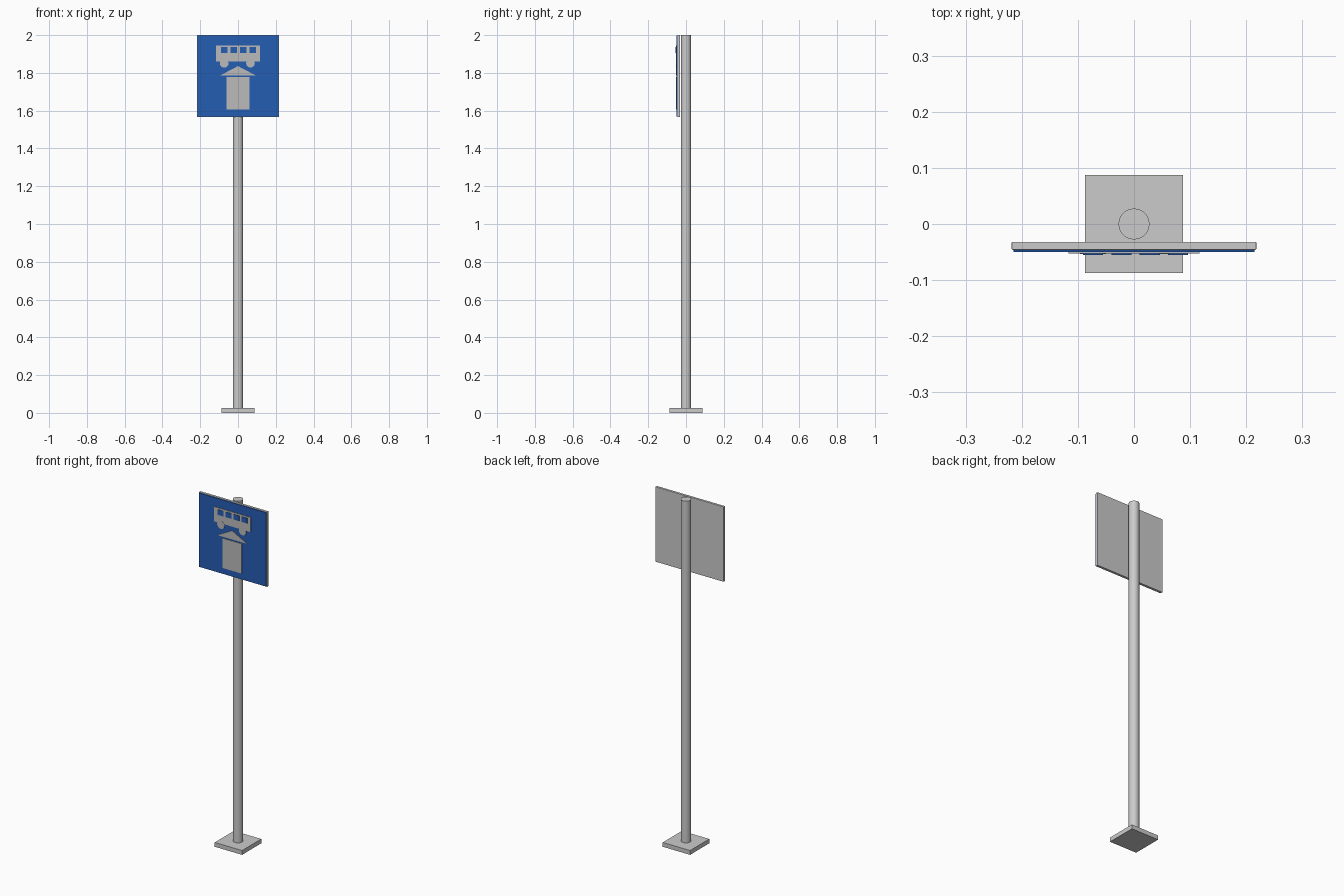
import bpy, bmesh, math

if "Cube" in bpy.data.objects:
    bpy.data.objects.remove(bpy.data.objects["Cube"])


def material(name, color):
    m = bpy.data.materials.new(name)
    m.diffuse_color = color
    m.use_nodes = True
    m.node_tree.nodes["Principled BSDF"].inputs["Base Color"].default_value = m.diffuse_color
    return m


blue = material("sign_blue", (0.018, 0.11, 0.45, 1))
pale = material("symbol_grey", (0.5, 0.5, 0.5, 1))


def finish(name, bm, mat=None):
    bmesh.ops.recalc_face_normals(bm, faces=bm.faces)
    mesh = bpy.data.meshes.new(name)
    bm.to_mesh(mesh)
    bm.free()
    ob = bpy.data.objects.new(name, mesh)
    bpy.context.collection.objects.link(ob)
    if mat:
        mesh.materials.append(mat)
    return ob


def plate(name, outline, y_front, y_back, mat=None, bevel=0):
    """Extrude an (x, z) outline between two depths."""
    bm = bmesh.new()
    face = bm.faces.new([bm.verts.new((x, y_front, z)) for x, z in outline])
    ext = bmesh.ops.extrude_face_region(bm, geom=[face])
    for v in ext["geom"]:
        if isinstance(v, bmesh.types.BMVert):
            v.co.y = y_back
    ob = finish(name, bm, mat)
    if bevel:
        mod = ob.modifiers.new("rounded_edges", 'BEVEL')
        mod.width = bevel
        mod.segments = 2
    return ob


def rect(x0, x1, z0, z1):
    return [(x0, z0), (x1, z0), (x1, z1), (x0, z1)]


def disc(cx, cz, r, n=24):
    return [(cx + r * math.cos(2 * math.pi * i / n),
             cz + r * math.sin(2 * math.pi * i / n)) for i in range(n)]


# Foot plate and round post
plate("base_plate", rect(-0.0875, 0.0875, 0, 0.025), -0.0875, 0.0875)
bpy.ops.mesh.primitive_cylinder_add(vertices=32, radius=0.0275, depth=1.99,
                                    location=(0, 0, 1.005))
post = bpy.context.object
post.name = "post"
bpy.ops.object.shade_smooth_by_angle()

# Sign backing and blue face
plate("sign_backing", rect(-0.218, 0.218, 1.567, 2.0), -0.046, -0.032, bevel=0.0015)
plate("sign_face", rect(-0.215, 0.215, 1.57, 1.997), -0.05, -0.046, blue)

# Bus symbol: body, wheels, windows
Y0, Y1 = -0.053, -0.05
plate("bus_body", rect(-0.117, 0.117, 1.86, 1.945), Y0, Y1, pale)
for i, x in enumerate((-0.073, 0.066)):
    plate(f"bus_wheel_{i + 1}", disc(x, 1.851, 0.023), Y0 - 0.0003, Y1, pale)
for i in range(4):
    x = -0.073 + i * 0.0505
    plate(f"bus_window_{i + 1}", rect(x - 0.018, x + 0.018, 1.905, 1.936),
          -0.055, Y1, blue)

# Shelter symbol: roof and block
plate("shelter_roof", [(-0.095, 1.786), (0.095, 1.786), (0, 1.836)], Y0, Y1, pale)
plate("shelter_block", rect(-0.061, 0.061, 1.605, 1.777), Y0, Y1, pale)
